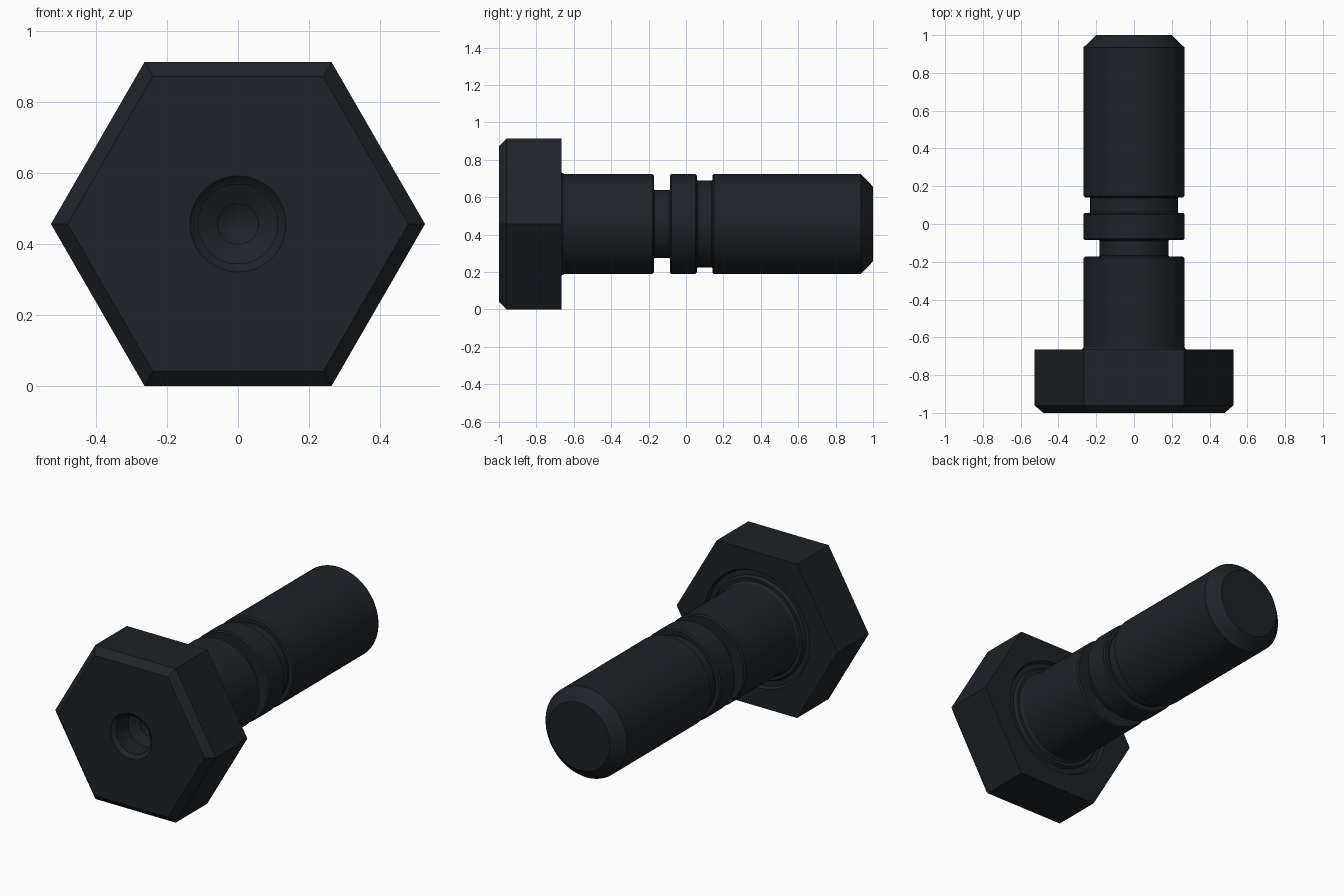
import bpy, bmesh, math

if "Cube" in bpy.data.objects:
    bpy.data.objects.remove(bpy.data.objects["Cube"])

N = 96          # segments round the axis
ZC = 0.4565     # height of the bolt axis

steel = bpy.data.materials.new("dark_steel")
steel.diffuse_color = (0.013, 0.016, 0.02, 1)
steel.use_nodes = True
steel.node_tree.nodes["Principled BSDF"].inputs["Base Color"].default_value = steel.diffuse_color


def radius(r, hexagonal, a):
    """r is the circle radius, or the corner radius of a hexagon."""
    if not hexagonal:
        return r
    return r * math.cos(math.pi / 6) / math.cos(a % (math.pi / 3) - math.pi / 6)


def lathe(name, profile):
    """Skin rings of (y, r, hexagonal) along the y axis; r = 0 is a pole."""
    bm = bmesh.new()
    rings = []
    for y, r, hexagonal in profile:
        if r == 0:
            rings.append([bm.verts.new((0, y, ZC))] * N)
            continue
        ring = []
        for i in range(N):
            a = math.tau * i / N
            q = radius(r, hexagonal, a)
            ring.append(bm.verts.new((q * math.cos(a), y, ZC + q * math.sin(a))))
        rings.append(ring)
    for p, q in zip(rings, rings[1:]):
        for i in range(N):
            j = (i + 1) % N
            bm.faces.new(list(dict.fromkeys((p[i], p[j], q[j], q[i]))))
    bmesh.ops.recalc_face_normals(bm, faces=bm.faces)
    mesh = bpy.data.meshes.new(name)
    bm.to_mesh(mesh)
    bm.free()
    mesh.materials.append(steel)
    ob = bpy.data.objects.new(name, mesh)
    bpy.context.collection.objects.link(ob)
    bpy.ops.object.select_all(action='DESELECT')
    ob.select_set(True)
    bpy.context.view_layer.objects.active = ob
    bpy.ops.object.shade_smooth_by_angle(angle=math.radians(25))
    return ob


# Hexagonal head: centre-drilled hole, chamfered front, ring groove underneath
hole = [(-0.74, 0), (-0.775, 0.057), (-0.84, 0.057), (-0.87, 0.112),
        (-0.98, 0.112), (-0.985, 0.12), (-1.0, 0.135)]
hexes = [(-1.0, 0.48), (-0.96, 0.527), (-0.665, 0.527)]
under = [(-0.665, 0.345), (-0.685, 0.335), (-0.685, 0.305), (-0.665, 0.295),
         (-0.665, 0.26)]
lathe("hex_head", [(y, r, False) for y, r in hole]
      + [(y, r, True) for y, r in hexes]
      + [(y, r, False) for y, r in under])

# Shank: fillet at the head, deep and shallow grooves, chamfered tip
R, B = 0.267, 0.008
shank = [(-0.668, R + 0.013), (-0.661, R + 0.006), (-0.65, R)]
for y0, y1, r in [(-0.172, -0.086, 0.182), (0.059, 0.141, 0.232)]:
    shank += [(y0 - B, R), (y0, R - B), (y0, r + B / 2), (y0 + B / 2, r),
              (y1 - B / 2, r), (y1, r + B / 2), (y1, R - B), (y1 + B, R)]
shank += [(0.935, R), (1.0, 0.2), (1.0, 0)]
lathe("shank", [(y, r, False) for y, r in shank])
